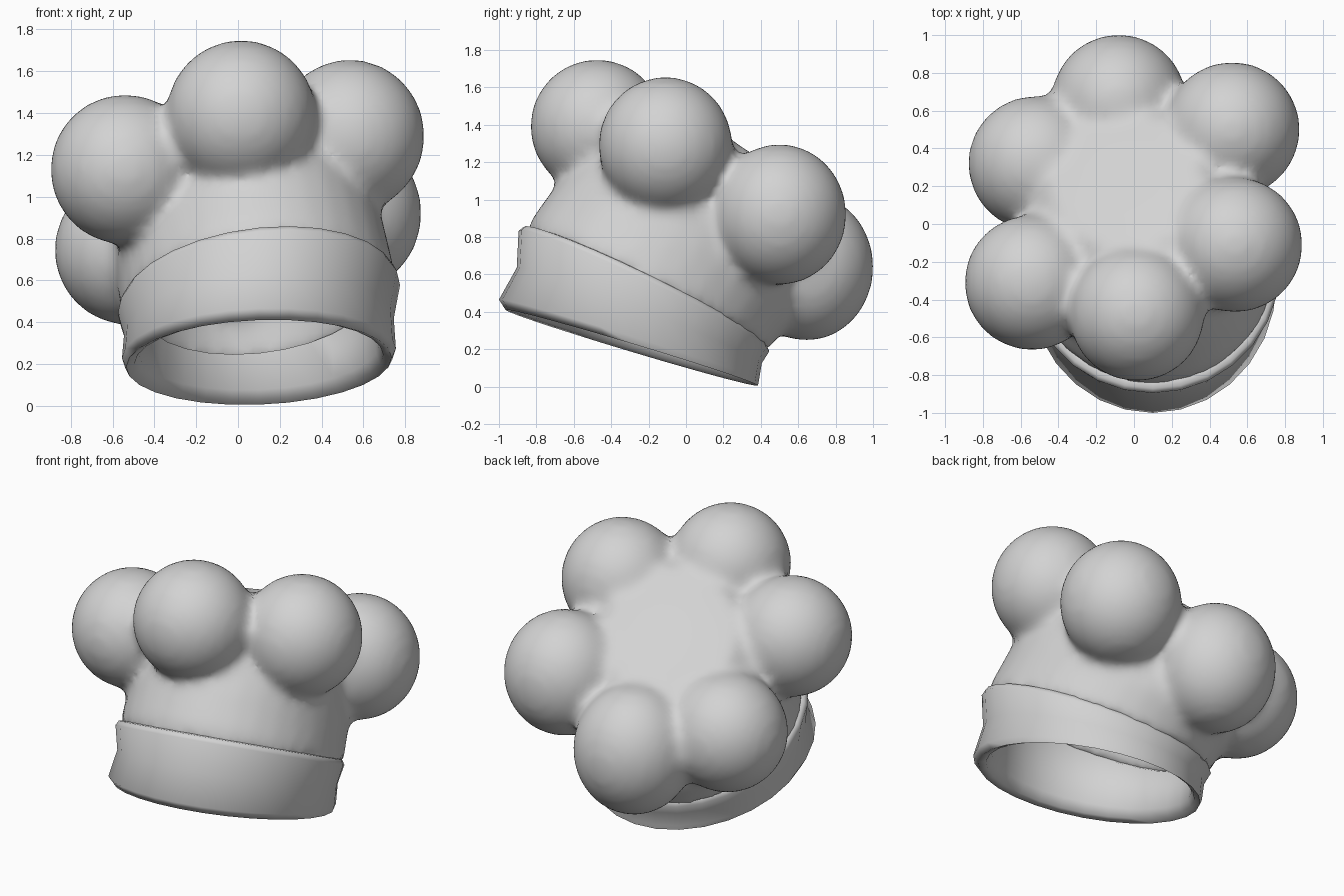
import bpy, bmesh, math
from mathutils import Matrix

cube = bpy.data.objects.get("Cube")
if cube:
    bpy.data.objects.remove(cube, do_unlink=True)

cloth = bpy.data.materials.new("light grey cloth")
cloth.use_nodes = True
grey = (0.65, 0.65, 0.65, 1)
cloth.diffuse_color = grey
cloth.node_tree.nodes["Principled BSDF"].inputs["Base Color"].default_value = grey


def loft(bm, rings, segments, closed):
    """Skin tilted ellipses: centre x, y, z, radius x, radius y, slope x, slope y.
    A closed loft joins its last ring to its first, otherwise both ends are capped."""
    loops = []
    for cx, cy, cz, rx, ry, sx, sy in rings:
        loop = []
        for i in range(segments):
            a = math.tau * i / segments
            dx, dy = rx * math.cos(a), ry * math.sin(a)
            loop.append(bm.verts.new((cx + dx, cy + dy, cz + sx * dx + sy * dy)))
        loops.append(loop)
    if closed:
        loops.append(loops[0])
    for low, high in zip(loops, loops[1:]):
        for i in range(segments):
            j = (i + 1) % segments
            bm.faces.new((low[i], low[j], high[j], high[i]))
    if not closed:
        bm.faces.new(loops[0][::-1])
        bm.faces.new(loops[-1])


def make_object(name, bm):
    bmesh.ops.recalc_face_normals(bm, faces=bm.faces)
    mesh = bpy.data.meshes.new(name)
    bm.to_mesh(mesh)
    bm.free()
    mesh.materials.append(cloth)
    obj = bpy.data.objects.new(name, mesh)
    bpy.context.collection.objects.link(obj)
    bpy.ops.object.select_all(action="DESELECT")
    obj.select_set(True)
    bpy.context.view_layer.objects.active = obj
    return obj


# Crown: a leaning body, hollow from below, with six puffs fused into it
bm = bmesh.new()
loft(bm, [
    (0.02, 0.03, 0.92, 0.12, 0.12, 0.15, -0.55),
    (0.04, -0.02, 0.84, 0.32, 0.30, 0.15, -0.55),
    (0.07, -0.11, 0.69, 0.50, 0.50, 0.12, -0.50),
    (0.10, -0.21, 0.50, 0.57, 0.57, 0.10, -0.48),
    (0.10, -0.21, 0.50, 0.66, 0.65, 0.10, -0.48),
    (0.09, -0.17, 0.58, 0.655, 0.65, 0.11, -0.50),
    (0.06, -0.06, 0.72, 0.645, 0.635, 0.15, -0.56),
    (0.03, 0.03, 0.87, 0.62, 0.59, 0.20, -0.60),
    (0.00, 0.10, 1.00, 0.59, 0.54, 0.26, -0.65),
    (-0.03, 0.17, 1.12, 0.54, 0.49, 0.26, -0.65),
    (-0.05, 0.235, 1.23, 0.40, 0.36, 0.26, -0.65),
    (-0.05, 0.245, 1.245, 0.20, 0.18, 0.26, -0.65),
], 32, False)
# each puff: centre and upright stretch
puffs = [
    ((0.015, -0.475, 1.39), 1), ((0.535, -0.11, 1.29), 1.02),
    ((0.52, 0.50, 0.92), 1.05), ((-0.08, 0.645, 0.64), 1.1),
    ((-0.52, 0.32, 0.745), 1), ((-0.54, -0.31, 1.13), 1),
]
for centre, stretch in puffs:
    bmesh.ops.create_uvsphere(
        bm, u_segments=32, v_segments=20, radius=0.36,
        matrix=Matrix.Translation(centre) @ Matrix.Diagonal((1, 1, stretch, 1)))
crown = make_object("puffed_crown", bm)
fuse = crown.modifiers.new("Fuse", "REMESH")
fuse.mode = "VOXEL"
fuse.voxel_size = 0.03
fuse.use_smooth_shade = True
soften = crown.modifiers.new("Soften", "SMOOTH")
soften.factor = 0.5
soften.iterations = 14

# Head band: waisted tube with a narrow top ledge and rolled bottom rim
bm = bmesh.new()
loft(bm, [
    (0.10, -0.21, 0.545, 0.62, 0.61, 0.10, -0.48),
    (0.10, -0.22, 0.54, 0.66, 0.65, 0.10, -0.48),
    (0.10, -0.225, 0.51, 0.675, 0.67, 0.10, -0.48),
    (0.10, -0.25, 0.38, 0.645, 0.655, 0.06, -0.39),
    (0.10, -0.305, 0.25, 0.655, 0.695, 0.035, -0.31),
    (0.10, -0.29, 0.208, 0.635, 0.675, 0.035, -0.30),
    (0.10, -0.28, 0.222, 0.595, 0.635, 0.035, -0.30),
    (0.10, -0.27, 0.27, 0.575, 0.605, 0.04, -0.32),
    (0.10, -0.21, 0.51, 0.56, 0.56, 0.10, -0.46),
], 28, True)
make_object("head_band", bm)
bpy.ops.object.shade_smooth_by_angle(angle=math.radians(75))
